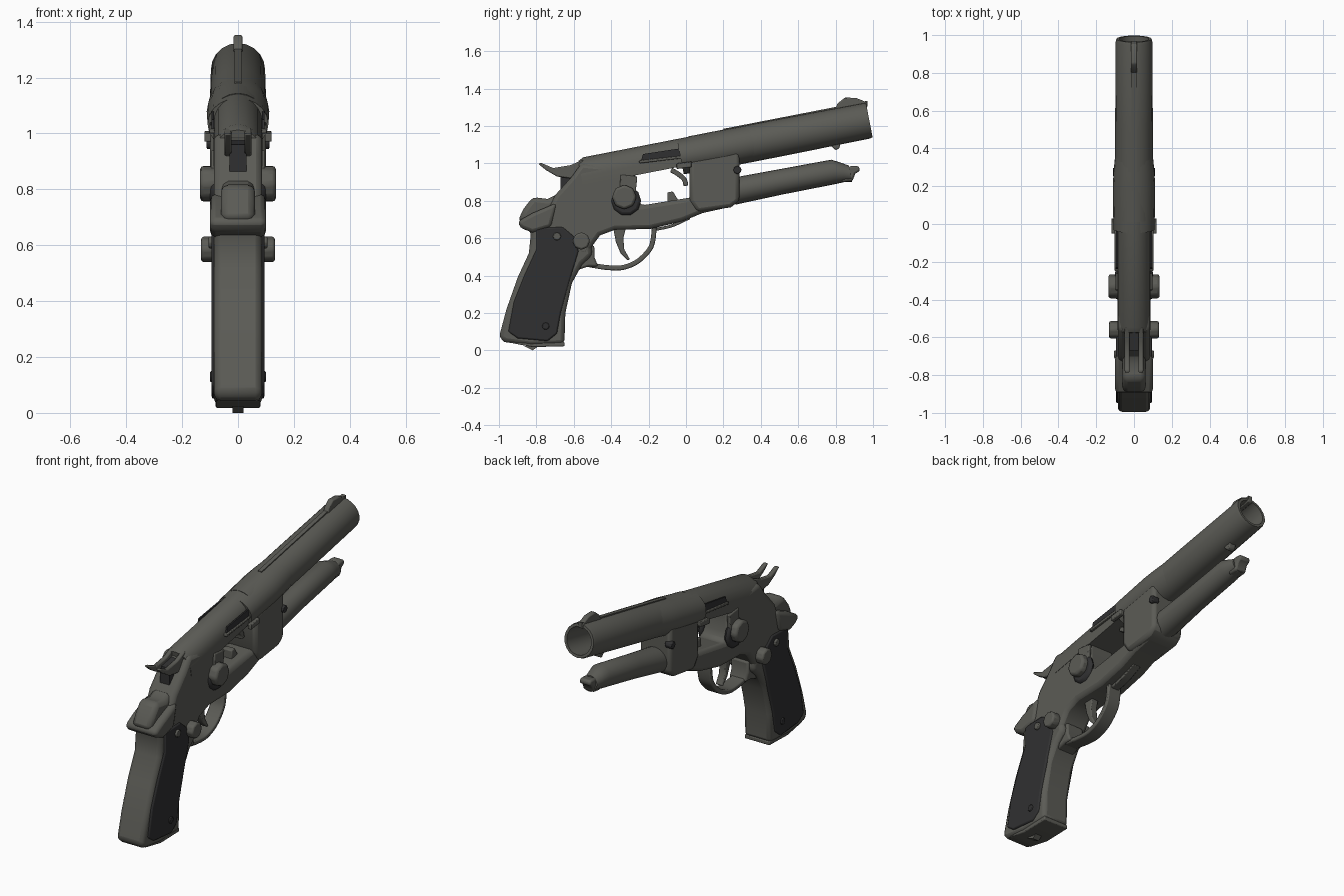
import bpy, bmesh, math
from mathutils import Vector, Matrix

cube = bpy.data.objects.get("Cube")
if cube:
    bpy.data.objects.remove(cube, do_unlink=True)


def material(name, rgb):
    m = bpy.data.materials.new(name)
    m.use_nodes = True
    m.diffuse_color = (*rgb, 1)
    m.node_tree.nodes["Principled BSDF"].inputs["Base Color"].default_value = (*rgb, 1)
    return m


STEEL = material("gunmetal", (0.105, 0.105, 0.092))
GRIP = material("dark grip", (0.03, 0.03, 0.031))
SLOPE = 0.195
AXIS = Vector((0, 1, SLOPE)).normalized()
UP = Vector((0, -SLOPE, 1)).normalized()


def finish(name, bm, mat, bevel=0, segments=2):
    bmesh.ops.recalc_face_normals(bm, faces=bm.faces)
    mesh = bpy.data.meshes.new(name)
    bm.to_mesh(mesh)
    bm.free()
    ob = bpy.data.objects.new(name, mesh)
    bpy.context.collection.objects.link(ob)
    mesh.materials.append(mat)
    if bevel:
        b = ob.modifiers.new("soft edges", "BEVEL")
        b.width, b.segments, b.limit_method = bevel, segments, "ANGLE"
        b.angle_limit = math.radians(40)
    bpy.ops.object.select_all(action="DESELECT")
    ob.select_set(True)
    bpy.context.view_layer.objects.active = ob
    bpy.ops.object.shade_smooth_by_angle(angle=math.radians(40))
    return ob


def plate(name, pts, half, mat=STEEL, bevel=0.0, x=0.0, segments=2):
    """Side profile of (y, z) points, extruded across x."""
    bm = bmesh.new()
    face = bm.faces.new([bm.verts.new((x - half, y, z)) for y, z in pts])
    out = bmesh.ops.extrude_face_region(bm, geom=[face])["geom"]
    moved = [v for v in out if isinstance(v, bmesh.types.BMVert)]
    bmesh.ops.translate(bm, verts=moved, vec=(2 * half, 0, 0))
    return finish(name, bm, mat, bevel, segments)


def loft(name, rings, mat=STEEL, bevel=0, closed=False):
    """Skin a row of equal point rings; capped unless the row closes."""
    bm = bmesh.new()
    rows = [[bm.verts.new(p) for p in r] for r in rings]
    n = len(rows[0])
    for a, b in zip(rows, rows[1:]):
        for i in range(n):
            j = (i + 1) % n
            bm.faces.new((a[i], a[j], b[j], b[i]))
    bm.faces.new(rows[0])
    bm.faces.new(rows[-1])
    return finish(name, bm, mat, bevel)


def ring(y, z, r, wide=1.0, n=20):
    c = Vector((0, y, z))
    return [c + Vector((math.cos(t) * r * wide, 0, 0)) + UP * math.sin(t) * r
            for t in (2 * math.pi * i / n for i in range(n))]


def barrel_z(y):
    return 1.04 + SLOPE * y


def knob(name, y, z, r, x0, x1, sides=8, mat=STEEL, both=(1, -1)):
    for s in both:
        bm = bmesh.new()
        place = Matrix.Translation((s * (x0 + x1) / 2, y, z)) @ Matrix.Rotation(math.pi / 2, 4, "Y")
        bmesh.ops.create_cone(bm, cap_ends=True, segments=sides, radius1=r, radius2=r,
                              depth=x1 - x0, matrix=place)
        finish(("left_" if s > 0 else "right_") + name, bm, mat, r * 0.2)


def ribbon(name, path, half, thick):
    """Flat strip swept along a smooth side path."""
    p = [Vector(q) for q in path]
    p = [p[0]] + p + [p[-1]]
    line = []
    for a, b, c, d in zip(p, p[1:], p[2:], p[3:]):
        for k in range(5):
            t = k / 5
            line.append(0.5 * (2 * b + (c - a) * t + (2 * a - 5 * b + 4 * c - d) * t * t
                               + (3 * b - a - 3 * c + d) * t ** 3))
    line.append(p[-1])
    rings = []
    for i, q in enumerate(line):
        d = (line[min(i + 1, len(line) - 1)] - line[max(i - 1, 0)]).normalized()
        n = Vector((-d.y, d.x)) * thick
        rings.append([(x, q.x + s * n.x, q.y + s * n.y)
                      for x, s in ((-half, -1), (half, -1), (half, 1), (-half, 1))])
    return loft(name, rings, bevel=thick * 0.5)


# Barrel with an open bore
loft("barrel", [ring(y, barrel_z(y), r) for y, r in
                ((0.03, 0.1), (0.5, 0.1), (0.965, 0.097), (0.98, 0.093), (0.98, 0.078), (0.68, 0.074))])
loft("barrel_sleeve", [ring(y, barrel_z(y), r, w) for y, r, w in
                       ((-0.03, 0.094, 1.16), (0.2, 0.1, 1.12), (0.28, 0.1, 1.08), (0.38, 0.098, 1.0))])

# Top strap: round top over flat sides
def strap_ring(y, scale):
    c = Vector((0, y, barrel_z(y)))
    pts = [(0.088 * math.cos(t), 0.098 * scale * math.sin(t))
           for t in (math.pi * i / 10 for i in range(11))]
    return [c + Vector((u, 0, 0)) + UP * v for u, v in pts + [(-0.088, -0.05), (0.088, -0.05)]]

loft("top_strap", [strap_ring(y, s) for y, s in ((-0.56, 0.85), (-0.53, 1), (0.08, 1))])
plate("top_rib", [(0.2, 1.17), (0.2, 1.185), (0.97, 1.335), (0.97, 1.31)], 0.012)

# Receiver and lower bridge
plate("receiver", [(-0.56, 1.0), (-0.61, 0.93), (-0.7, 0.83), (-0.75, 0.72), (-0.76, 0.58),
                   (-0.53, 0.5), (-0.5, 0.56), (-0.46, 0.615), (-0.38, 0.645), (-0.19, 0.65),
                   (-0.02, 0.69), (0.09, 0.735), (0.25, 0.77), (0.25, 0.84), (0.04, 0.82),
                   (-0.24, 0.775), (-0.27, 0.82), (-0.27, 0.97)], 0.086, bevel=0.022)
plate("front_block", [(0.02, 1.02), (0.02, 0.8), (0.06, 0.74), (0.24, 0.765), (0.285, 0.8),
                      (0.285, 1.07)], 0.1, bevel=0.02)
for s, side in ((1, "left"), (-1, "right")):
    plate(side + "_receiver_cheek", [(-0.35, 0.94), (-0.36, 0.74), (-0.28, 0.74), (-0.26, 0.93)],
          0.01, bevel=0.005, x=s * 0.087)
    plate(side + "_strap_slot", [(-0.24, 1.015), (-0.23, 1.05), (0.0, 1.085), (0.02, 1.07), (-0.04, 1.03)],
          0.004, GRIP, x=s * 0.09)
    plate(side + "_strap_ledge", [(-0.25, 1.0), (-0.25, 1.016), (-0.03, 1.04), (0.0, 1.03)],
          0.012, bevel=0.004, x=s * 0.09)
    plate(side + "_latch", [(-0.05, 0.97), (-0.05, 1.0), (0.03, 1.01), (0.03, 0.98)],
          0.012, bevel=0.004, x=s * 0.108)

# Small levers in the window
ribbon("window_hook", [(-0.08, 0.965), (-0.045, 0.945), (-0.01, 0.915), (0.0, 0.88)], 0.035, 0.013)
plate("window_stop", [(-0.1, 0.79), (-0.1, 0.845), (-0.07, 0.85), (-0.04, 0.8)], 0.03, bevel=0.006)

# Under-barrel tube with a notched tip
loft("lower_tube", [ring(y, z, r, w) for y, z, r, w in
                    ((0.25, 0.85, 0.072, 1.1), (0.5, 0.9, 0.068, 1), (0.79, 0.955, 0.066, 1),
                     (0.84, 0.952, 0.052, 1), (0.88, 0.945, 0.044, 1))])
plate("tube_tip", [(0.83, 0.9), (0.89, 0.905), (0.905, 0.945), (0.93, 0.96), (0.925, 0.985),
                   (0.88, 0.985), (0.83, 0.96)], 0.035, bevel=0.01)
plate("barrel_catch", [(0.75, 1.12), (0.8, 1.07), (0.82, 1.08), (0.83, 1.13)], 0.022, bevel=0.006)
plate("front_sight", [(0.79, 1.27), (0.81, 1.32), (0.85, 1.352), (0.91, 1.35), (0.97, 1.325), (0.97, 1.3)],
      0.016, bevel=0.006)

# Forked hammer
for s, side in ((1, "left"), (-1, "right")):
    plate(side + "_hammer_fork", [(-0.79, 0.998), (-0.775, 1.003), (-0.71, 0.975), (-0.62, 0.99), (-0.55, 1.02),
                                  (-0.56, 0.93), (-0.62, 0.92), (-0.69, 0.93), (-0.75, 0.965)],
          0.013, bevel=0.006, x=s * 0.036)
plate("hammer_core", [(-0.67, 0.96), (-0.56, 0.98), (-0.56, 0.86), (-0.67, 0.86)], 0.03, GRIP)

# Grip frame, rear hump and base
plate("grip_frame", [(-0.86, 0.7), (-0.83, 0.62), (-0.84, 0.52), (-0.9, 0.39), (-0.96, 0.22),
                     (-1.0, 0.07), (-0.97, 0.045), (-0.83, 0.025), (-0.65, 0.035), (-0.645, 0.2),
                     (-0.61, 0.36), (-0.555, 0.46), (-0.5, 0.51), (-0.52, 0.64), (-0.7, 0.74)],
      0.085, bevel=0.022)
plate("rear_hump", [(-0.69, 0.79), (-0.82, 0.735), (-0.9, 0.69), (-0.885, 0.655), (-0.82, 0.63), (-0.72, 0.66)],
      0.1, bevel=0.025)
plate("hump_crown", [(-0.68, 0.84), (-0.74, 0.81), (-0.82, 0.82), (-0.87, 0.755), (-0.9, 0.69), (-0.7, 0.66)],
      0.06, bevel=0.025)
plate("base_plate", [(-0.96, 0.045), (-0.82, 0.018), (-0.65, 0.022), (-0.65, 0.045)], 0.08, bevel=0.005)
plate("base_catch", [(-0.87, 0.025), (-0.82, 0.0), (-0.79, 0.022)], 0.02)
for s, side in ((1, "left"), (-1, "right")):
    plate(side + "_grip_panel", [(-0.8, 0.655), (-0.66, 0.66), (-0.6, 0.61), (-0.575, 0.53), (-0.62, 0.38),
                                 (-0.67, 0.2), (-0.69, 0.09), (-0.74, 0.05), (-0.9, 0.065), (-0.95, 0.1),
                                 (-0.92, 0.26), (-0.86, 0.41), (-0.8, 0.54)],
          0.012, GRIP, bevel=0.008, x=s * 0.082)

# Screws and side knobs
knob("cross_bolt", -0.33, 0.82, 0.066, 0.07, 0.136)
knob("cross_bolt_collar", -0.32, 0.8, 0.08, 0.07, 0.1, 10, GRIP)
knob("lower_screw", -0.56, 0.585, 0.047, 0.07, 0.132)
knob("grip_pin", -0.69, 0.61, 0.022, 0.07, 0.105)
knob("block_pin", 0.275, 0.965, 0.022, 0.07, 0.112, 8, GRIP)
knob("base_pin", -0.75, 0.13, 0.02, 0.07, 0.1, 8, GRIP)

# Trigger group
ribbon("trigger_guard", [(-0.58, 0.47), (-0.5, 0.455), (-0.42, 0.443), (-0.34, 0.443), (-0.26, 0.475),
                         (-0.195, 0.54), (-0.175, 0.6), (-0.17, 0.68)], 0.042, 0.013)
plate("guard_heel", [(-0.6, 0.58), (-0.58, 0.43), (-0.52, 0.45), (-0.47, 0.45), (-0.49, 0.5), (-0.49, 0.56)],
      0.055, bevel=0.01)
plate("trigger", [(-0.39, 0.66), (-0.375, 0.58), (-0.35, 0.52), (-0.31, 0.48), (-0.3, 0.487),
                  (-0.33, 0.54), (-0.335, 0.6), (-0.32, 0.66)], 0.022, bevel=0.006)
ribbon("guard_strut", [(-0.18, 0.645), (-0.08, 0.665), (0.02, 0.71)], 0.025, 0.008)
